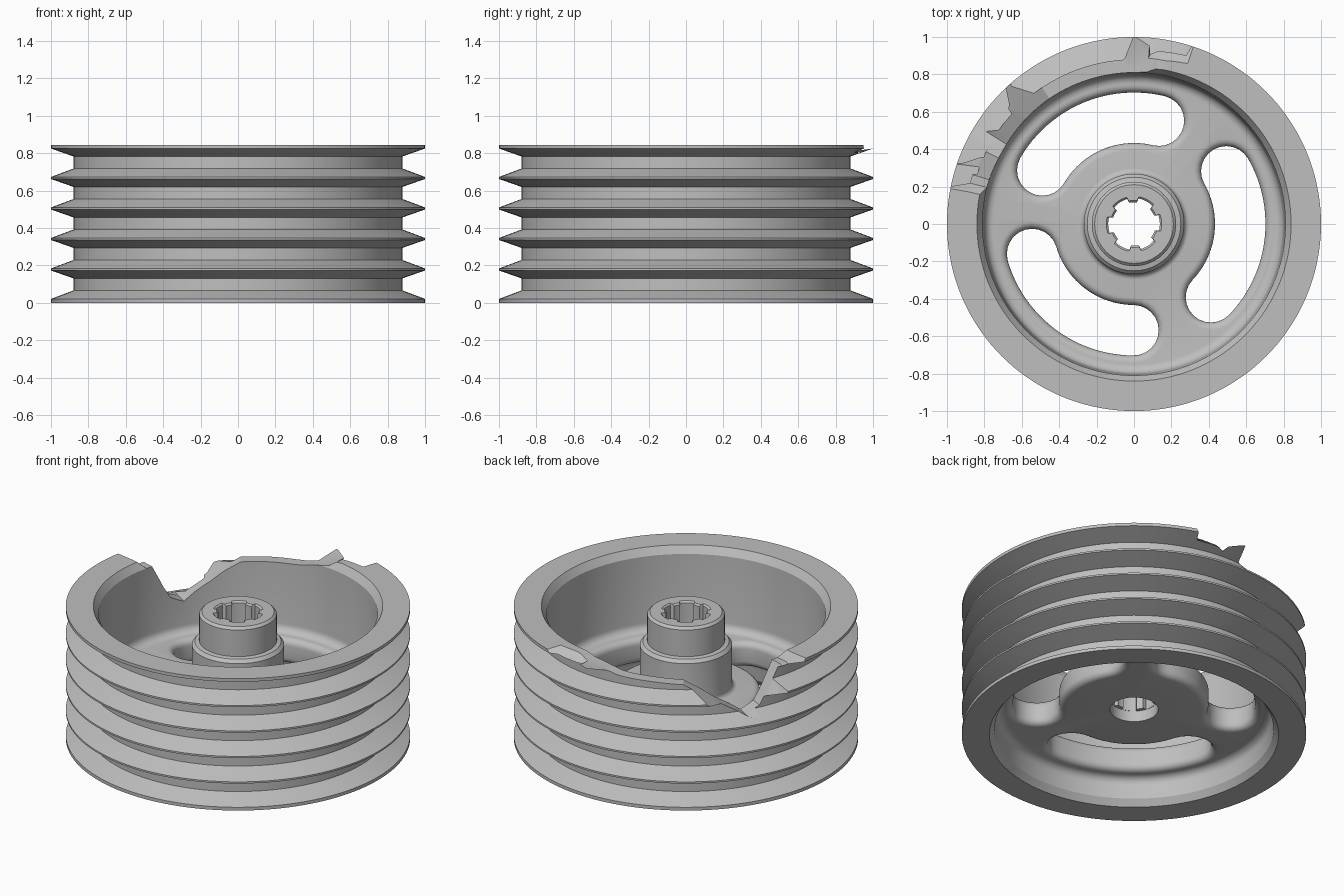
import bpy, bmesh
from math import sin, cos, pi, radians

if "Cube" in bpy.data.objects:
    bpy.data.objects.remove(bpy.data.objects["Cube"])

SEG = 144
TOP, WEB_TOP, WEB_LOW = 0.845, 0.33, 0.17


def polar(r, a, z):
    return (r * cos(a), r * sin(a), z)


def skin(name, rings, closed):
    """Join rings of points with quads; cap the ends if not closed."""
    bm = bmesh.new()
    rows = [[bm.verts.new(p) for p in ring] for ring in rings]
    n = len(rows[0])
    for i in range(len(rows) if closed else len(rows) - 1):
        a, b = rows[i], rows[(i + 1) % len(rows)]
        for j in range(n):
            k = (j + 1) % n
            bm.faces.new((a[j], a[k], b[k], b[j]))
    if not closed:
        bm.faces.new(rows[0])
        bm.faces.new(rows[-1])
    bmesh.ops.recalc_face_normals(bm, faces=bm.faces)
    mesh = bpy.data.meshes.new(name)
    bm.to_mesh(mesh)
    bm.free()
    obj = bpy.data.objects.new(name, mesh)
    bpy.context.collection.objects.link(obj)
    return obj


def fillet(r, z, size, start, steps=6):
    """Quarter arc around a centre, from start to start + 90 degrees."""
    return [(r + size * cos(start + pi / 2 * i / steps),
             z + size * sin(start + pi / 2 * i / steps)) for i in range(steps + 1)]


def cut(target, cutter):
    cutter.hide_render = True
    mod = target.modifiers.new("cut", 'BOOLEAN')
    mod.operation, mod.solver, mod.object = 'DIFFERENCE', 'EXACT', cutter
    bpy.context.view_layer.objects.active = target
    bpy.ops.object.modifier_apply(modifier=mod.name)
    bpy.data.objects.remove(cutter)


# Profile: hub, web top and inner rim wall
f = 0.05
profile = [(0.21, 0.81), (0.225, 0.795), (0.225, 0.625), (0.25, 0.62), (0.268, 0.60)]
profile += fillet(0.268 + 0.03, WEB_TOP + 0.03, 0.03, pi)
profile += fillet(0.80 - f, WEB_TOP + f, f, -pi / 2)
profile += [(0.81, 0.80), (0.84, TOP)]

# Five V-belt grooves from top to bottom
profile += [(1, TOP)]
for i in reversed(range(5)):
    z = 0.163 * i
    profile += [(1, z + 0.173), (0.88, z + 0.131), (0.88, z + 0.066), (1, z + 0.021)]

# Underside: chamfer, recess wall, web and bore mouth
profile += [(1, 0), (0.84, 0), (0.81, 0.04)]
profile += fillet(0.80 - f, WEB_LOW - f, f, 0)
profile += [(0.14, WEB_LOW), (0.14, 0.24)]


# Splined bore: the radius steps six times around
def section(a_index):
    a = 2 * pi * a_index / SEG
    bore = 0.116 if 8 <= (a_index + 6) % (SEG // 6) + 0 <= 24 and (a_index + 6) % 24 > 14 else 0.138
    pts = profile + [(bore, 0.24), (bore, 0.80), (bore + 0.01, 0.81)]
    return [polar(r, a, z) for r, z in pts]


pulley = skin("grooved_pulley", [section(i) for i in range(SEG)], True)


# Curved slots through the web with rounded edges
def slot_ring(start, end, radius, z):
    mid, ring = 0.568, []
    n = 24
    for i in range(n + 1):
        ring.append(polar(mid + radius, start + (end - start) * i / n, z))
    for side, ang in ((1, end), (-1, start)):
        cx, cy, _ = polar(mid, ang, z)
        base = ang if side == 1 else ang + pi
        for i in range(1, 12):
            t = base + pi * i / 12
            ring.append((cx + radius * cos(t), cy + radius * sin(t), z))
        if side == 1:
            for i in range(n + 1):
                ring.append(polar(mid - radius, end + (start - end) * i / n, z))
    return ring


edge = 0.04
levels = [(edge, WEB_LOW - 0.03)]
levels += [(edge * (1 - sin(t)), WEB_LOW + edge * (1 - cos(t)))
           for t in [pi / 2 * i / 5 for i in range(6)]]
levels += [(d, WEB_LOW + WEB_TOP - z) for d, z in reversed(levels)]
for turn in range(3):
    a0, a1 = radians(-43.6 + 120 * turn), radians(29.7 + 120 * turn)
    cut(pulley, skin("slot_cutter", [slot_ring(a0, a1, 0.135 + d, z) for d, z in levels], False))

# Broken rim: angle, inner height, outer height of the fracture
fracture = [(71, 0.86, 0.86), (76, 0.85, 0.69), (82, 0.84, 0.69), (85, 0.81, 0.81),
            (92, 0.79, 0.835), (98, 0.77, 0.81), (102, 0.765, 0.70), (112, 0.76, 0.69),
            (124, 0.75, 0.67), (136, 0.64, 0.63), (148, 0.53, 0.55), (154, 0.57, 0.51),
            (160, 0.72, 0.55), (163, 0.80, 0.70), (166, 0.80, 0.69), (170, 0.86, 0.86)]
rings = []
for deg, zi, zo in fracture:
    a = radians(deg)
    rings.append([polar(r, a, z) for r, z in
                  ((0.72, zi), (0.89, zi), (1.06, zo), (1.06, 1), (0.72, 1))])
cut(pulley, skin("fracture_cutter", rings, False))

# Single grey metal
metal = bpy.data.materials.new("grey_metal")
metal.use_nodes = True
colour = (0.52, 0.52, 0.52, 1)
metal.diffuse_color = colour
metal.node_tree.nodes["Principled BSDF"].inputs["Base Color"].default_value = colour
pulley.data.materials.clear()
pulley.data.materials.append(metal)

bpy.ops.object.select_all(action='DESELECT')
pulley.select_set(True)
bpy.context.view_layer.objects.active = pulley
bpy.ops.object.shade_smooth_by_angle(angle=radians(25))
